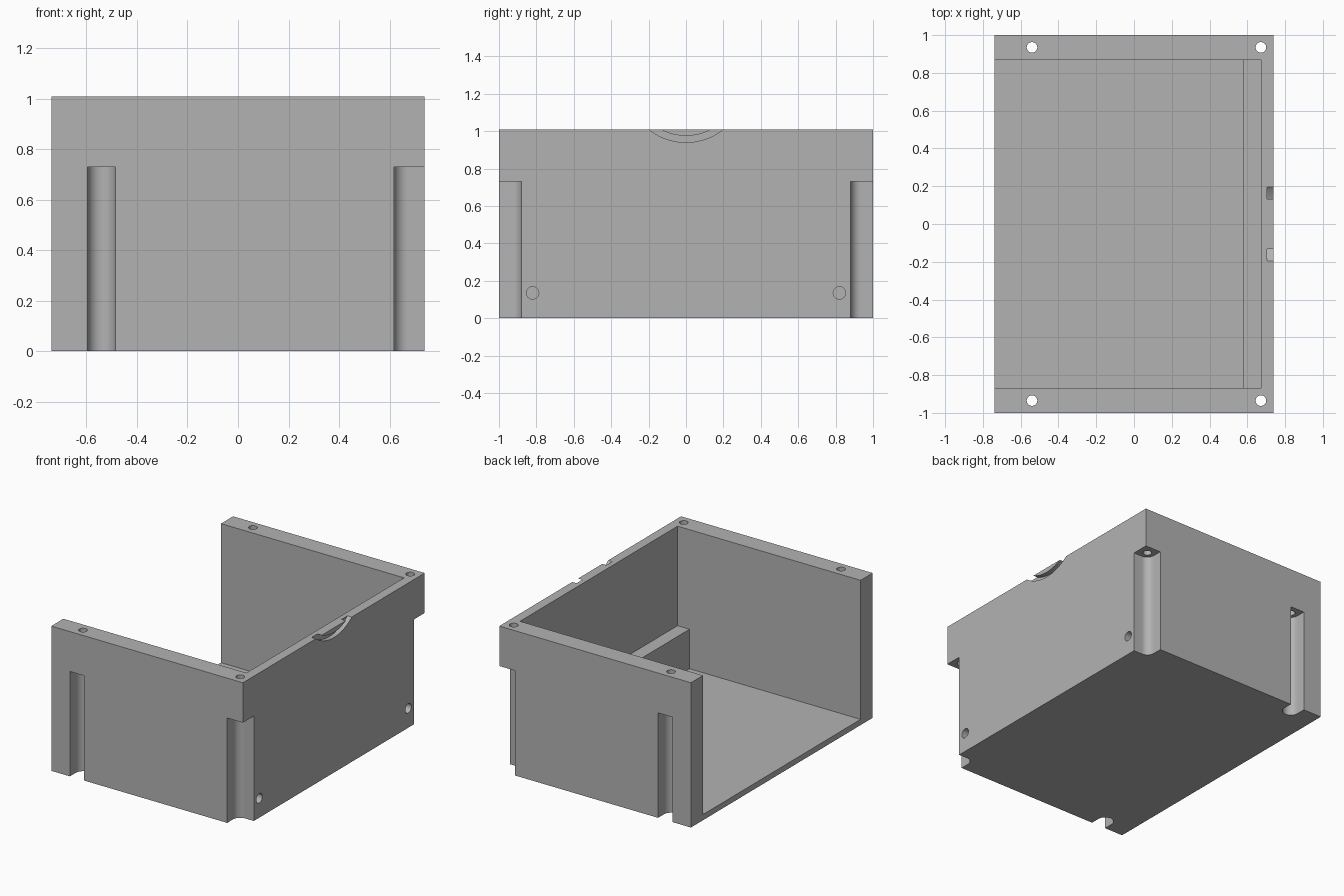
import bpy, bmesh
from math import sin, cos, pi, radians

old = bpy.data.objects.get("Cube")
if old:
    bpy.data.objects.remove(old, do_unlink=True)

HX, HY, HZ = 0.738, 1.0, 1.008      # half width, half depth, height
FLOOR, WALL_Y = 0.04, 0.867         # floor top, inner face of side walls
HOLE_Y, SLOT_R, SLOT_TOP = 0.935, 0.055, 0.73

grey = bpy.data.materials.new("plain grey")
grey.use_nodes = True
grey.diffuse_color = (0.45, 0.45, 0.45, 1)
grey.node_tree.nodes["Principled BSDF"].inputs["Base Color"].default_value = grey.diffuse_color


def arc(cx, cy, r, a0, a1, n):
    """Points along an arc, angles in degrees."""
    return [(cx + r * cos(radians(a0 + (a1 - a0) * i / n)),
             cy + r * sin(radians(a0 + (a1 - a0) * i / n))) for i in range(n + 1)]


def prism(name, pts, axis, lo, hi):
    """Extrude a 2D profile along the given axis from lo to hi."""
    place = {"x": lambda p, d: (d, p[0], p[1]),
             "y": lambda p, d: (p[0], d, p[1]),
             "z": lambda p, d: (p[0], p[1], d)}[axis]
    bm = bmesh.new()
    a = [bm.verts.new(place(p, lo)) for p in pts]
    b = [bm.verts.new(place(p, hi)) for p in pts]
    bm.faces.new(a)
    bm.faces.new(b)
    for i in range(len(pts)):
        j = (i + 1) % len(pts)
        bm.faces.new((a[i], a[j], b[j], b[i]))
    bmesh.ops.recalc_face_normals(bm, faces=bm.faces)
    mesh = bpy.data.meshes.new(name)
    bm.to_mesh(mesh)
    bm.free()
    mesh.materials.append(grey)
    obj = bpy.data.objects.new(name, mesh)
    bpy.context.collection.objects.link(obj)
    return obj


def circle(cx, cy, r, n=32):
    return arc(cx, cy, r, 0, 360, n)[:-1]


# Solid block
tray = prism("open_tray", [(-HX, -HY), (HX, -HY), (HX, HY), (-HX, HY)], "z", 0, HZ)

# Cavity, open at the top and one end, leaving a low ledge at the closed end
cutters = [prism("cavity_cutter",
                 [(-1, FLOOR), (0.58, FLOOR), (0.58, 0.315),
                  (0.672, 0.315), (0.672, 1.5), (-1, 1.5)], "y", -WALL_Y, WALL_Y)]

# Fastener slots, through holes and blind side holes, mirrored front to back
slot = arc(-0.54, -HOLE_Y, SLOT_R, 180, 0, 20) + [(-0.54 + SLOT_R, -1.2), (-0.54 - SLOT_R, -1.2)]
corner = (arc(0.672, -HOLE_Y, SLOT_R, 180, 90, 10)
          + [(1, SLOT_R - HOLE_Y), (1, -1.2), (0.672 - SLOT_R, -1.2)])
for s in (1, -1):
    for profile in (slot, corner):
        cutters.append(prism("slot_cutter", [(x, s * y) for x, y in profile], "z", -0.2, SLOT_TOP))
    for x in (-0.54, 0.672):
        cutters.append(prism("top_hole_cutter", circle(x, s * HOLE_Y, 0.028), "z", 0.6, 1.3))
    cutters.append(prism("side_hole_cutter", circle(s * 0.82, 0.135, 0.033), "x", 0.6, 1))

# Shallow curved finger groove at the top of the closed end
ring = arc(0, 1.26, 0.32, 200, 340, 56) + arc(0, 1.26, 0.285, 340, 200, 56)
cutters.append(prism("groove_cutter", ring, "x", 0.705, 1))

# Cut everything out of the block
for c in cutters:
    c.hide_render = True
    mod = tray.modifiers.new(c.name, "BOOLEAN")
    mod.operation, mod.solver, mod.object = "DIFFERENCE", "EXACT", c
bpy.context.view_layer.update()
result = bpy.data.meshes.new_from_object(tray.evaluated_get(bpy.context.evaluated_depsgraph_get()))
tray.modifiers.clear()
tray.data = result
for c in cutters:
    bpy.data.objects.remove(c, do_unlink=True)

# Smooth the round surfaces, keep the edges crisp
bpy.ops.object.select_all(action="DESELECT")
tray.select_set(True)
bpy.context.view_layer.objects.active = tray
bpy.ops.object.shade_smooth_by_angle(angle=radians(30))
